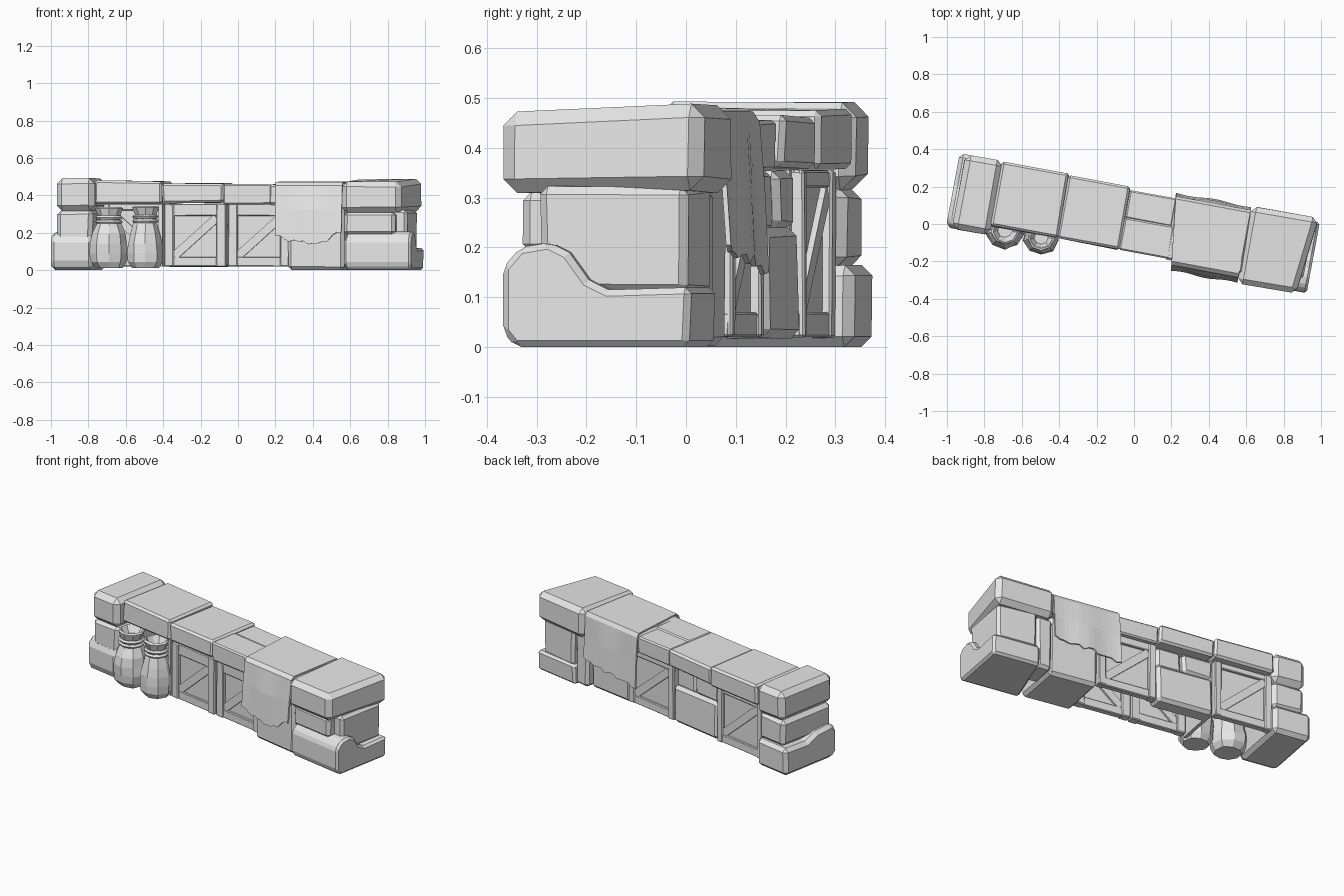
import bpy, bmesh, math, random
from mathutils import Vector

random.seed(4)
cube = bpy.data.objects.get("Cube")
if cube:
    bpy.data.objects.remove(cube, do_unlink=True)

TURN = math.radians(-10.5)   # whole barricade stands slightly turned
GREY = (0.8, 0.8, 0.8, 1)
mat = bpy.data.materials.new("plain_grey")
mat.use_nodes = True
mat.diffuse_color = GREY
mat.node_tree.nodes["Principled BSDF"].inputs["Base Color"].default_value = GREY


def finish(name, bm):
    bmesh.ops.recalc_face_normals(bm, faces=bm.faces)
    mesh = bpy.data.meshes.new(name)
    bm.to_mesh(mesh)
    bm.free()
    mesh.materials.append(mat)
    obj = bpy.data.objects.new(name, mesh)
    bpy.context.collection.objects.link(obj)
    obj.rotation_euler.z = TURN
    return obj


def block(name, u, v, z, bevel=0.02, jitter=0.004):
    """Chamfered box between the given ranges, with slightly uneven corners."""
    bm = bmesh.new()
    bmesh.ops.create_cube(bm, size=1)
    for p in bm.verts:
        p.co = [r[0] if c < 0 else r[1] for r, c in zip((u, v, z), p.co)]
        if jitter:
            p.co += Vector([random.uniform(-jitter, jitter) for _ in range(3)])
            p.co.z = max(p.co.z, 0)
    if bevel:
        bmesh.ops.bevel(bm, geom=bm.edges[:], offset=bevel, segments=1,
                        affect='EDGES', profile=0.5)
    return finish(name, bm)


def profile_stone(name, u, outline, bevel, skew=0):
    """Stone with a (v, z) outline extruded along the wall; skew slants its inner end."""
    bm = bmesh.new()
    face = bm.faces.new([bm.verts.new((u[0] + skew * (a + 0.2) / 0.4, a, b))
                         for a, b in outline])
    out = bmesh.ops.extrude_face_region(bm, geom=[face])
    for g in out["geom"]:
        if isinstance(g, bmesh.types.BMVert):
            g.co.x = u[1]
    obj = finish(name, bm)
    mod = obj.modifiers.new("chamfer", 'BEVEL')
    mod.width, mod.segments, mod.limit_method = bevel, 1, 'ANGLE'
    return obj


def beam(name, a, b, width, depth):
    """Straight board from a to b, lying in the plane of the wall."""
    a, b = Vector(a), Vector(b)
    d = b - a
    side = d.cross(Vector((0, 1, 0))).normalized() * width / 2
    thick = Vector((0, depth / 2, 0))
    bm = bmesh.new()
    rings = [[bm.verts.new(p + s * side + t * thick)
              for s, t in ((-1, -1), (1, -1), (1, 1), (-1, 1))] for p in (a, b)]
    for i in range(4):
        j = (i + 1) % 4
        bm.faces.new((rings[0][i], rings[0][j], rings[1][j], rings[1][i]))
    for r in rings:
        bm.faces.new(r)
    return finish(name, bm)


def crate_side(name, u, v, outward, rise, post, rail, z=(0.02, 0.355)):
    """Framed board panel with a diagonal brace showing on both sides."""
    def layer(d0, d1):
        return sorted((v - outward * d0, v - outward * d1))
    block(name + "_boards", u, layer(0.02, 0.03), z, 0, 0)
    for i, edge in enumerate(((u[0], u[0] + post), (u[1] - post, u[1]))):
        block(f"{name}_post_{i}", edge, layer(0, 0.05), z, 0.005, 0.002)
    for i, edge in enumerate(((z[0], z[0] + 0.05), (z[1] - rail, z[1]))):
        block(f"{name}_rail_{i}", u, layer(0.006, 0.044), edge, 0.004, 0.001)
    ends = (u[0] + post, u[1] - post)[::rise]
    beam(name + "_brace", (ends[0], v - outward * 0.025, z[0] + 0.055),
         (ends[1], v - outward * 0.025, z[1] - rail - 0.01), 0.045, 0.034)


def sack(name, u, v, height, radius, sides=9):
    """Tied sack: lathed body, open flared mouth and a rope."""
    rings = ((0.75, 0.0), (0.98, 0.1), (1.04, 0.24), (1, 0.4), (0.88, 0.56),
             (0.7, 0.7), (0.6, 0.77), (0.6, 0.85), (0.74, 0.98), (0.64, 1), (0.4, 0.87))
    bm = bmesh.new()
    loops = []
    for k, (r, h) in enumerate(rings):
        loop = []
        for i in range(sides):
            a = math.tau * i / sides
            rr = r * radius * (1 + random.uniform(-0.06, 0.06))
            loop.append(bm.verts.new((u + rr * math.cos(a), v + rr * math.sin(a),
                                      0.012 + h * height)))
        loops.append(loop)
    for lo, hi in zip(loops, loops[1:]):
        for i in range(sides):
            j = (i + 1) % sides
            bm.faces.new((lo[i], lo[j], hi[j], hi[i]))
    bm.faces.new(loops[0])
    bm.faces.new(loops[-1])
    finish(name, bm)
    for n, h in enumerate((0.76, 0.83)):
        bpy.ops.mesh.primitive_torus_add(major_segments=12, minor_segments=5,
                                         major_radius=radius * 0.64, minor_radius=0.011)
        rope = bpy.context.object
        rope.name = f"{name}_rope_{n}"
        rope.data.materials.append(mat)
        rope.rotation_euler.z = TURN
        c, s = math.cos(TURN), math.sin(TURN)
        rope.location = (u * c - v * s, u * s + v * c, 0.012 + h * height)


# Left end pier
profile_stone("left_base_stone", (-0.985, -0.755),
              [(-0.2, 0.03), (-0.17, 0), (0.2, 0), (0.202, 0.165), (0.03, 0.16),
               (-0.04, 0.195), (-0.16, 0.205), (-0.2, 0.17)], 0.024)
block("left_middle_stone", (-0.95, -0.76), (-0.185, 0.185), (0.16, 0.32), 0.022)
block("left_cap_stone", (-0.955, -0.75), (-0.2, 0.202), (0.315, 0.494), 0.03)

# Right end pier
profile_stone("right_base_stone", (0.61, 0.975),
              [(-0.195, 0.03), (-0.17, 0), (0.185, 0), (0.19, 0.12), (0.02, 0.115),
               (-0.02, 0.135), (-0.06, 0.19), (-0.1, 0.21), (-0.16, 0.2), (-0.195, 0.16)],
              0.013, 0.08)
block("right_front_stone", (0.61, 0.885), (-0.175, 0), (0.19, 0.315), 0.018)
block("right_side_stone", (0.7, 0.94), (-0.125, 0.178), (0.11, 0.325), 0.016)
block("right_back_stone", (0.6, 0.695), (0, 0.17), (0.005, 0.32), 0.016)
cap = block("right_cap_stone", (0.602, 0.96), (-0.21, 0.21), (0.312, 0.487), 0.028)
for p in cap.data.vertices:      # cap dips and narrows toward the front
    if p.co.y < 0:
        p.co.z -= 0.015 if p.co.z > 0.4 else 0
        p.co.x -= 0.035 if p.co.x > 0.8 else 0

# Slabs along the top
block("top_slab_left", (-0.755, -0.39), (-0.15, 0.198), (0.355, 0.478), 0.012)
block("top_slab_middle", (-0.388, -0.055), (-0.15, 0.19), (0.36, 0.464), 0.012)
block("top_slab_front_piece", (-0.053, 0.225), (-0.15, 0.025), (0.352, 0.46), 0.008, 0.002)
block("top_slab_back_piece", (-0.053, 0.2), (0.023, 0.175), (0.352, 0.455), 0.008, 0.002)
block("top_slab_right", (0.195, 0.612), (-0.155, 0.175), (0.35, 0.462), 0.012)

# Wall body
block("core_stone", (0.3, 0.605), (-0.165, 0.14), (0.0, 0.36), 0.018)
block("back_lower_stone", (-0.405, -0.06), (0.05, 0.157), (0.015, 0.24), 0.018)
block("back_upper_stone_left", (-0.405, -0.22), (0.05, 0.148), (0.235, 0.355), 0.016)
block("back_upper_stone_right", (-0.215, -0.06), (0.05, 0.14), (0.23, 0.355), 0.016)
block("recess_side_board", (-0.405, -0.385), (-0.14, 0.14), (0.02, 0.355), 0, 0)

crate_side("front_crate_left", (-0.375, -0.04), -0.145, -1, 1, 0.052, 0.065)
crate_side("front_crate_right", (-0.03, 0.305), -0.14, -1, 1, 0.052, 0.065)
crate_side("back_crate_right", (-0.055, 0.3), 0.15, 1, -1, 0.045, 0.045)
crate_side("back_crate_left", (-0.76, -0.41), 0.165, 1, -1, 0.04, 0.035)

# Sacks in the recess
sack("left_sack", -0.672, -0.158, 0.325, 0.1)
sack("right_sack", -0.474, -0.16, 0.33, 0.094)

# Cloth draped over the wall
bm = bmesh.new()
columns = []
STEPS = 14
for i in range(STEPS + 1):
    t = i / STEPS
    front_hem = 0.185 - 0.04 * math.sin(math.pi * t) + random.uniform(-0.01, 0.01)
    if t > 0.85:
        front_hem += 0.02
    back_hem = 0.155 + 0.04 * t + random.uniform(-0.012, 0.012)
    wave = 0.005 * math.sin(9 * t)
    path = [(-0.205 + wave, front_hem), (-0.193 + wave, 0.32), (-0.175, 0.45),
            (-0.157, 0.467), (0.17, 0.469), (0.182, 0.45),
            (0.192 - wave, 0.32), (0.2 - wave, back_hem)]
    columns.append([bm.verts.new((0.215 + 0.385 * t - 0.12 * a * (1 - t), a, b))
                    for a, b in path])
for c0, c1 in zip(columns, columns[1:]):
    for k in range(len(c0) - 1):
        bm.faces.new((c0[k], c1[k], c1[k + 1], c0[k + 1]))
cloth = finish("draped_cloth", bm)
mod = cloth.modifiers.new("thickness", 'SOLIDIFY')
mod.thickness, mod.offset = 0.01, 0
